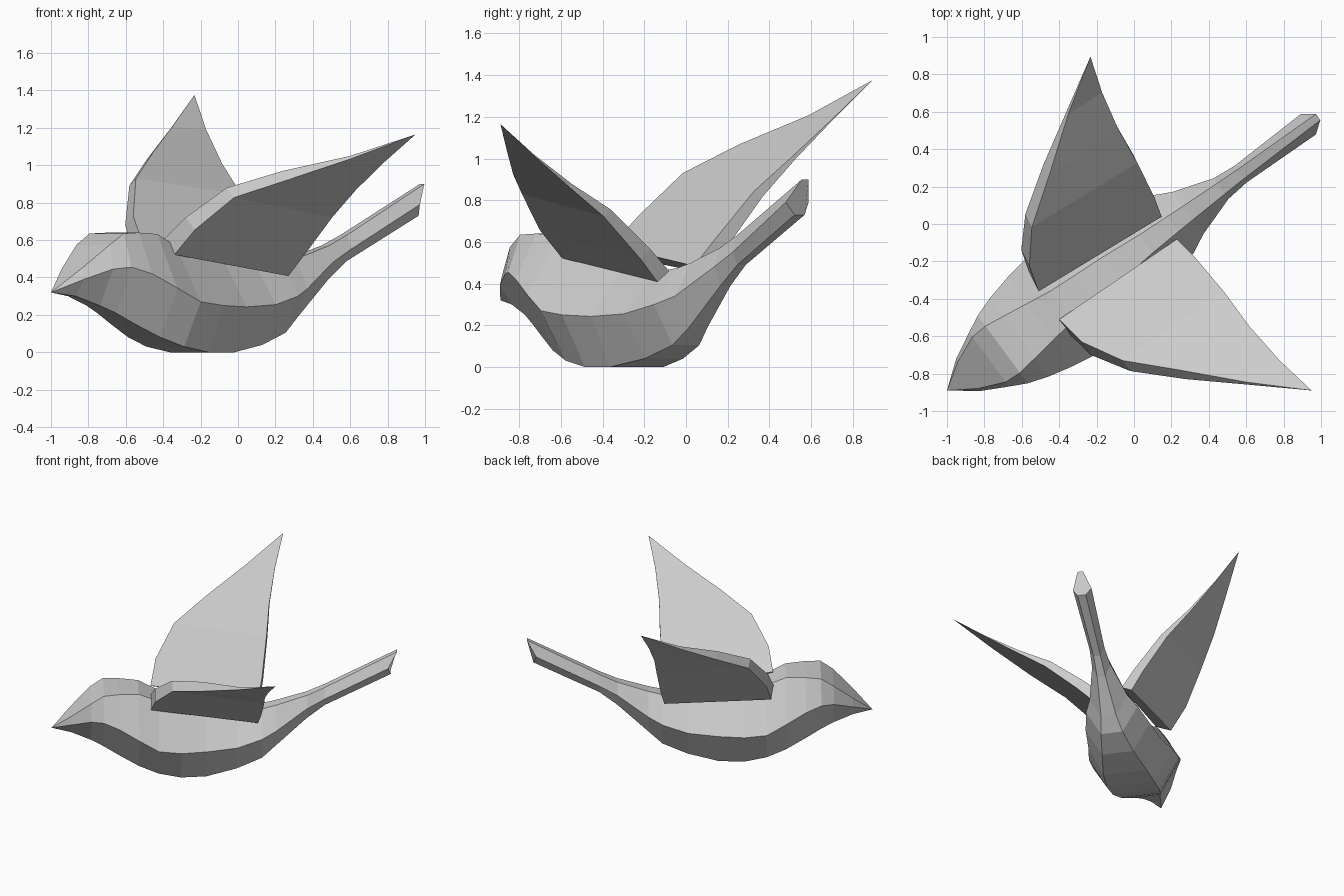
import bpy
import bmesh
from mathutils import Matrix, Vector

default_cube = bpy.data.objects.get("Cube")
if default_cube:
    bpy.data.objects.remove(default_cube, do_unlink=True)

# One plain colour for the whole bird
grey = bpy.data.materials.new("light_grey")
grey.use_nodes = True
colour = (0.6, 0.6, 0.6, 1.0)
grey.diffuse_color = colour
grey.node_tree.nodes["Principled BSDF"].inputs["Base Color"].default_value = colour

# Bird frame: along the body from the beak, out to the bird's left, and up
BEAK = Vector((-1.0, -0.89, 0.0))
ALONG = Vector((0.805, 0.593, 0.0))
LEFT = Vector((0.593, -0.805, 0.0))
UP = Vector((0.0, 0.0, 1.0))


def to_world(point):
    along, left, up = point
    return BEAK + ALONG * along + LEFT * left + UP * up


def loft(name, rings, start_point=None, end_point=None):
    """Skin equal rings with quads; close each end with a fan or a cap."""
    bm = bmesh.new()
    rows = [[bm.verts.new(to_world(p)) for p in ring] for ring in rings]
    count = len(rows[0])
    for row, following in zip(rows, rows[1:]):
        for i in range(count):
            j = (i + 1) % count
            bm.faces.new((row[i], row[j], following[j], following[i]))
    for row, point in ((rows[0], start_point), (rows[-1], end_point)):
        if point is None:
            bm.faces.new(row)
        else:
            apex = bm.verts.new(to_world(point))
            for i in range(count):
                bm.faces.new((row[i], row[(i + 1) % count], apex))
    bmesh.ops.remove_doubles(bm, verts=bm.verts, dist=0.0005)
    bmesh.ops.recalc_face_normals(bm, faces=bm.faces)
    mesh = bpy.data.meshes.new(name)
    bm.to_mesh(mesh)
    bm.free()
    mesh.materials.append(grey)
    obj = bpy.data.objects.new(name, mesh)
    bpy.context.collection.objects.link(obj)
    return obj


# Body stations: distance, then height and half width of the back, sides, belly
stations = [
    (.14, .45, .09, .39, .107, .30, .035),
    (.28, .575, .15, .445, .18, .25, .06),
    (.37, .635, .155, .455, .225, .21, .085),
    (.48, .64, .14, .42, .262, .15, .11),
    (.62, .632, .12, .345, .295, .08, .145),
    (.76, .565, .1, .27, .318, .03, .17),
    (.92, .51, .09, .25, .31, 0, .175),
    (1.1, .47, .08, .243, .27, 0, .16),
    (1.32, .455, .06, .255, .237, .04, .115),
    (1.5, .475, .05, .3, .19, .105, .08),
    (1.6, .5, .045, .34, .14, .19, .055),
    (1.82, .57, .035, .48, .068, .39, .03),
    (1.95, .63, .03, .55, .055, .49, .025),
    (2.4, .9, .02, .79, .068, .73, .03),
]


def body_ring(s, back, back_w, side, side_w, belly, belly_w, slant=0.0):
    top, low = s + slant, s + slant * 0.3
    return [(top, back_w, back), (s, side_w, side), (low, belly_w, belly),
            (low, -belly_w, belly), (s, -side_w, side), (top, -back_w, back)]


rings = [body_ring(*station) for station in stations[:-1]]
rings.append(body_ring(*stations[-1], slant=0.065))
loft("body_and_tail", rings, start_point=(0, 0, .32))

# Wing: upper leading and trailing edges with thickness, root to tip
leading = [(-.4, -.51, .6), (-.28, -.63, .72), (-.06, -.73, .88),
           (.24, -.78, .97), (.6, -.845, 1.05)]
trailing = [(.23, -.08, .46), (.32, -.17, .565), (.48, -.36, .755),
            (.62, -.55, .88), (.78, -.73, 1.02)]
leading_depth = (1.2, 1, .8, .7, .2)
trailing_depth = (.8, .7, .5, .2, .05)
UNDER = Vector((.05, -.07, -.065))
TIP = Vector((.95, -.89, 1.165))


def to_bird(point):
    p = Vector(point) - BEAK
    return Vector((p.dot(ALONG), p.dot(LEFT), p.z))


wing_rings = []
for front, rear, fd, rd in zip(leading, trailing, leading_depth, trailing_depth):
    front, rear = Vector(front), Vector(rear)
    corners = (front, rear, rear + UNDER * rd, front + UNDER * fd)
    wing_rings.append([to_bird(c) for c in corners])
tip = to_bird(TIP)
loft("left_wing", wing_rings, end_point=tip)


def wing_frame(root_front, root_rear, wing_tip):
    chord = (root_rear - root_front).normalized()
    normal = chord.cross(wing_tip - root_front).normalized()
    span = normal.cross(chord)
    frame = Matrix((chord, span, normal)).transposed().to_4x4()
    frame.translation = root_front
    return frame


# Right wing: the same wing raised higher, then mirrored across the body
rest = wing_frame(wing_rings[0][0], wing_rings[0][1], tip)
raised = wing_frame(Vector((.709, .136, .58)), Vector((1.477, .067, .485)),
                    Vector((1.675, .976, 1.37)))
pose = Matrix.Diagonal((1, -1, 1, 1)) @ raised @ rest.inverted()
loft("right_wing", [[pose @ p for p in ring] for ring in wing_rings],
     end_point=pose @ tip)
